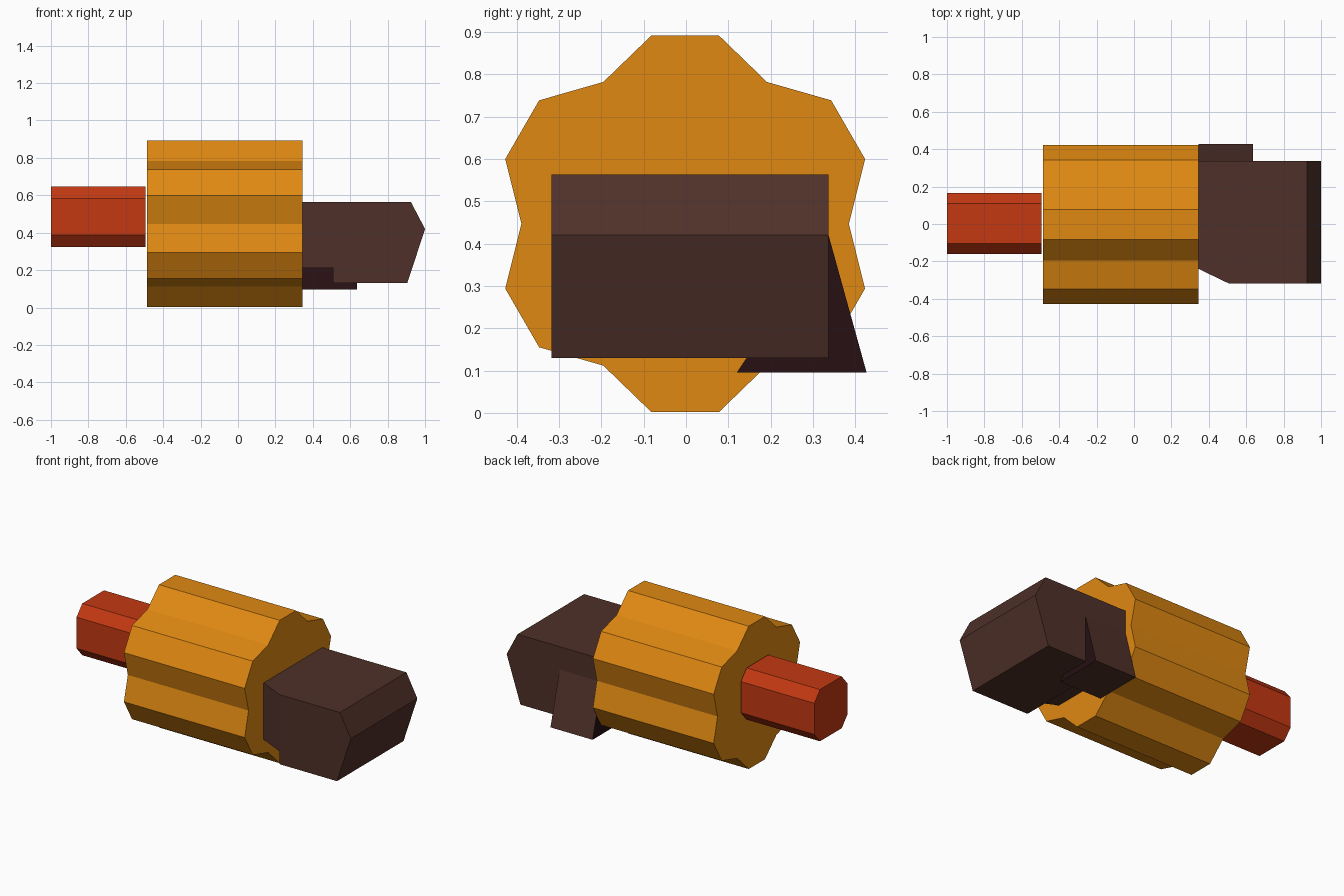
import bpy, bmesh, math
from mathutils import Vector

if "Cube" in bpy.data.objects:
    bpy.data.objects.remove(bpy.data.objects["Cube"])


def material(name, rgb):
    m = bpy.data.materials.new(name)
    m.diffuse_color = (*rgb, 1.0)
    m.use_nodes = True
    m.node_tree.nodes["Principled BSDF"].inputs["Base Color"].default_value = m.diffuse_color
    return m


ORANGE = material("orange", (0.745, 0.250, 0.006))
RED = material("red", (0.55, 0.040, 0.006))
BROWN = material("brown", (0.080, 0.030, 0.022))
DARK = material("dark_brown", (0.019, 0.005, 0.006))


def prism(name, points, axis, lo, hi, mats, rule=None):
    """Extrude a 2D outline along an axis; outline uses the other two axes in order."""
    def place(p, d):
        c = list(p)
        c.insert("xyz".index(axis), d)
        return Vector(c)
    bm = bmesh.new()
    a = [bm.verts.new(place(p, lo)) for p in points]
    b = [bm.verts.new(place(p, hi)) for p in points]
    bm.faces.new(a)
    bm.faces.new(b)
    n = len(points)
    for i in range(n):
        j = (i + 1) % n
        bm.faces.new((a[i], a[j], b[j], b[i]))
    bmesh.ops.recalc_face_normals(bm, faces=bm.faces)
    bm.normal_update()
    if rule:
        for f in bm.faces:
            f.material_index = rule(f.normal)
    me = bpy.data.meshes.new(name)
    bm.to_mesh(me)
    bm.free()
    for m in mats:
        me.materials.append(m)
    ob = bpy.data.objects.new(name, me)
    bpy.context.collection.objects.link(ob)
    return ob


# Six-lobed fluted body: two points per lobe and one per valley
outline = []
for lobe in range(6):
    for offset, r in ((-10.2, 0.452), (10.2, 0.452), (30, 0.387)):
        t = math.radians(lobe * 60 + offset)
        outline.append((-0.002 + r * math.sin(t), 0.447 + r * math.cos(t)))
prism("fluted_body", outline, "x", -0.487, 0.345, [ORANGE])

# Eight-sided rear stub with cut corners
cy, cz, w, h = 0.002, 0.485, 0.163, 0.161
fy, fz = 0.107, 0.097
stub = [(fy, h), (w, fz), (w, -fz), (fy, -h), (-fy, -h), (-w, -fz), (-w, fz), (-fy, h)]
prism("rear_stub", [(cy + y, cz + z) for y, z in stub], "x", -1.0, -0.494, [RED])

# Front block with a pointed nose
prism("front_block", [(0.507, 0.563), (0.925, 0.563), (1.0, 0.42), (0.905, 0.13), (0.507, 0.13)],
      "y", -0.318, 0.337, [BROWN])

# Shallower neck joining the block to the body, narrowing at the front corner
prism("block_neck", [(0.345, -0.24), (0.507, -0.318), (0.507, 0.337), (0.345, 0.337)],
      "z", 0.21, 0.563, [BROWN])

# Side wedge: outer and lower faces brown, the rest dark
prism("side_wedge", [(0.337, 0.42), (0.427, 0.095), (0.12, 0.095)], "x", 0.345, 0.635,
      [BROWN, DARK], lambda n: 0 if n.y > 0.5 or n.z < -0.9 else 1)
